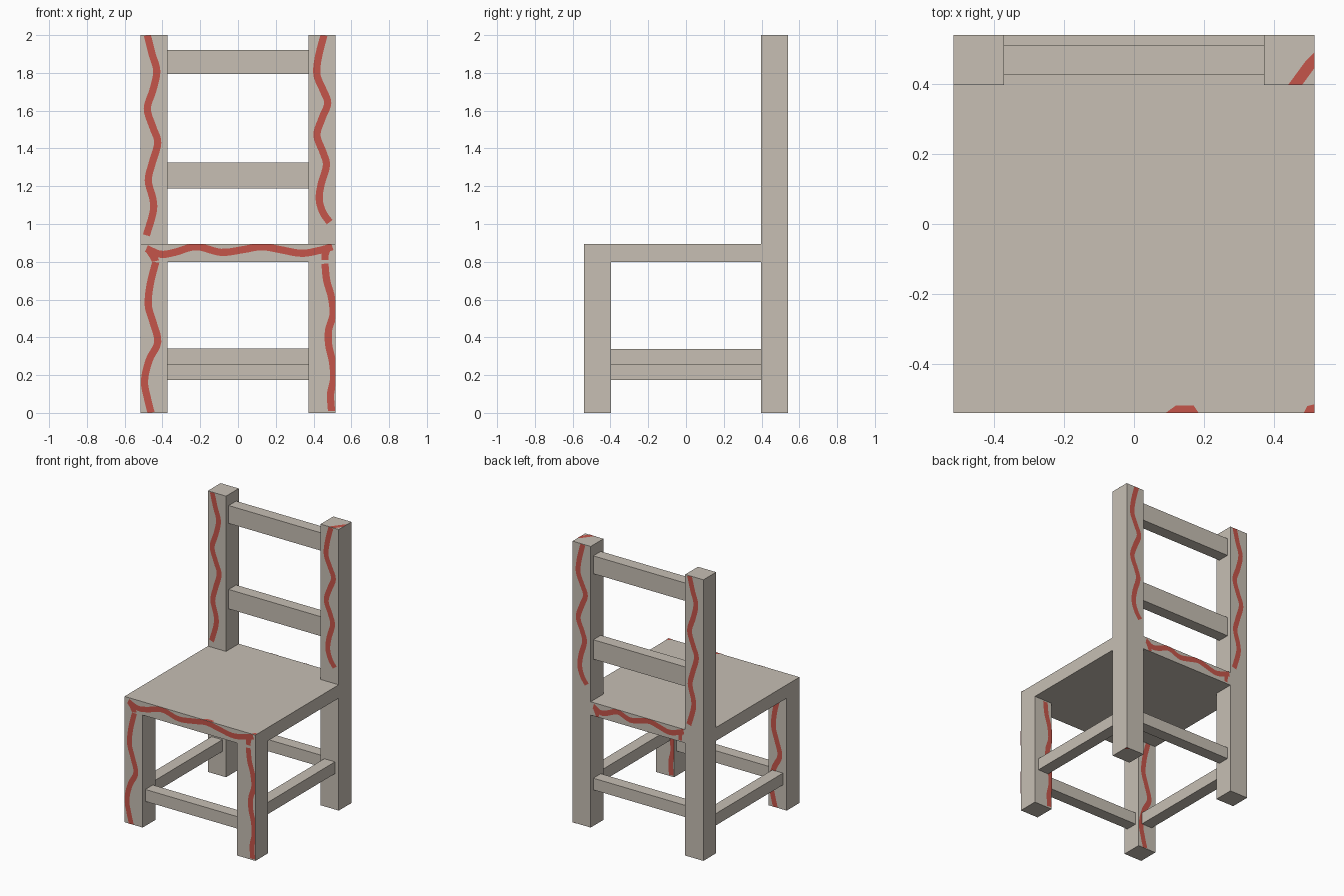
import bpy
import bmesh
from mathutils import Vector

cube = bpy.data.objects.get("Cube")
if cube:
    bpy.data.objects.remove(cube, do_unlink=True)


def material(name, rgb):
    mat = bpy.data.materials.new(name)
    mat.use_nodes = True
    mat.diffuse_color = (*rgb, 1)
    mat.node_tree.nodes["Principled BSDF"].inputs["Base Color"].default_value = (*rgb, 1)
    return mat


WOOD = material("warm_grey_wood", (0.57, 0.52, 0.455))
RED = material("red_paint", (0.56, 0.09, 0.067))

W, D, H = 0.515, 0.54, 2.0          # half width, half depth, full height
IN_X, IN_Y = 0.372, 0.397           # inner faces of the legs
CX, CY = (W + IN_X) / 2, (D + IN_Y) / 2
SEAT_LOW, SEAT_TOP = 0.8, 0.895
LIFT = 0.002                        # paint stands just proud of the wood


def finish(name, bm, mat):
    mesh = bpy.data.meshes.new(name)
    bm.to_mesh(mesh)
    bm.free()
    mesh.materials.append(mat)
    obj = bpy.data.objects.new(name, mesh)
    bpy.context.collection.objects.link(obj)
    return obj


def box(name, xs, ys, zs):
    bm = bmesh.new()
    bmesh.ops.create_cube(bm, size=1)
    for v in bm.verts:
        v.co = [(a + b) / 2 + c * (b - a) for c, (a, b) in zip(v.co, (xs, ys, zs))]
    finish(name, bm, WOOD)


# Legs, back posts and side rails
for side, s in (("right", -1), ("left", 1)):
    xs = sorted((s * IN_X, s * W))
    box(side + "_front_leg", xs, (-D, -IN_Y), (0, SEAT_LOW))
    box(side + "_back_post", xs, (IN_Y, D), (0, H))
    low = 0.255 if s > 0 else 0.175
    box(side + "_rail", (s * CX - 0.042, s * CX + 0.042), (-IN_Y, IN_Y), (low, low + 0.084))

# Crosswise rails and back slats
for name, y, low, high in (("front_rail", -CY, 0.175, 0.26), ("back_rail", CY, 0.257, 0.34),
                           ("lower_back_slat", CY, 1.187, 1.325),
                           ("upper_back_slat", CY, 1.795, 1.922)):
    box(name, (-IN_X, IN_X), (y - 0.042, y + 0.042), (low, high))

# Seat slab notched around the back posts
bm = bmesh.new()
half = [(W, -D), (W, IN_Y), (IN_X, IN_Y), (IN_X, D)]
outline = half + [(-x, y) for x, y in reversed(half)]
face = bm.faces.new([bm.verts.new((x, y, SEAT_LOW)) for x, y in outline])
top = bmesh.ops.extrude_face_region(bm, geom=[face])
for v in top["geom"]:
    if isinstance(v, bmesh.types.BMVert):
        v.co.z = SEAT_TOP
bmesh.ops.recalc_face_normals(bm, faces=bm.faces)
finish("seat", bm, WOOD)


def smooth_path(points, steps=5):
    p = [Vector(q) for q in points]
    p = [2 * p[0] - p[1]] + p + [2 * p[-1] - p[-2]]
    out = []
    for a, b, c, d in zip(p, p[1:], p[2:], p[3:]):
        for i in range(steps):
            t = i / steps
            out.append(0.5 * (2 * b + (c - a) * t + (2 * a - 5 * b + 4 * c - d) * t * t
                              + (3 * b - a - 3 * c + d) * t ** 3))
    return out + [p[-2]]


def ribbon(name, points, y, facing, place, low, high):
    """Painted stroke on a plane facing -y or +y."""
    path = smooth_path(points)
    bm = bmesh.new()
    rows = []
    for i, p in enumerate(path):
        t = (path[min(i + 1, len(path) - 1)] - path[max(i - 1, 0)]).normalized()
        n = Vector((-t.y, t.x)) * 0.019
        row = []
        for q in (p + n, p - n):
            x = max(-W, min(W, q.x))
            row.append(bm.verts.new((place(x), y + facing * LIFT, max(low, min(high, q.y)))))
        rows.append(row)
    for (a, b), (c, d) in zip(rows, rows[1:]):
        f = bm.faces.new((a, b, d, c))
        f.normal_update()
        if f.normal.y * facing < 0:
            f.normal_flip()
    finish(name, bm, RED)


post_waves = {
    -1: [(-.48, 2), (-.455, 1.9), (-.43, 1.81), (-.45, 1.71), (-.48, 1.61), (-.45, 1.51),
         (-.425, 1.43), (-.455, 1.32), (-.475, 1.23), (-.45, 1.13), (-.45, 1.06), (-.485, .94)],
    1: [(.455, 2), (.425, 1.88), (.418, 1.79), (.45, 1.71), (.475, 1.64), (.445, 1.56),
        (.418, 1.47), (.45, 1.38), (.468, 1.31), (.44, 1.21), (.43, 1.13), (.45, 1.06), (.485, 1.01)],
}
leg_waves = {
    -1: [(-.435, .8), (-.465, .68), (-.475, .57), (-.45, .48), (-.425, .375), (-.47, .28),
         (-.495, .17), (-.48, .08), (-.46, 0)],
    1: [(.46, .79), (.47, .7), (.495, .61), (.503, .52), (.48, .44), (.48, .36), (.5, .27),
        (.506, .18), (.49, .1), (.495, .01)],
}
seat_strokes = [
    [(-.485, .87), (-.41, .84), (-.335, .85), (-.22, .88), (-.09, .85), (.03, .865),
     (.125, .88), (.22, .865), (.335, .845), (.43, .86), (.5, .88)],
    [(-.47, .86), (-.45, .83), (-.435, .8)],
    [(.475, .88), (.462, .84), (.46, .81)],
]

# Wavy strokes on the front and back faces of posts and front legs
for side, s in (("right", -1), ("left", 1)):
    for part, waves, front, back, low, high in (("post", post_waves, IN_Y, D, SEAT_TOP, H),
                                                ("leg", leg_waves, -D, -IN_Y, 0, SEAT_LOW)):
        ribbon(f"{side}_{part}_front_stroke", waves[s], front, -1, lambda x: x, low, high)
        ribbon(f"{side}_{part}_back_stroke", waves[s], back, 1,
               lambda x: 2 * s * CX - x, low, high)

# Strokes on the seat edges, narrower between the posts
for stroke in seat_strokes:
    ribbon("seat_front_stroke", stroke, -D, -1, lambda x: x, SEAT_LOW, SEAT_TOP)
    ribbon("seat_back_stroke", stroke, D, 1, lambda x: -x * IN_X / W, SEAT_LOW, SEAT_TOP)

# Small paint marks on the horizontal faces
for name, z, outline in (
        ("post_top_mark", H + 0.001, [(.44, IN_Y), (.48, IN_Y), (W, .445), (W, .49), (.49, .465)]),
        ("seat_mark", SEAT_TOP + LIFT, [(.09, -D), (.185, -D), (.17, -.518), (.12, -.518)]),
        ("seat_corner_mark", SEAT_TOP + LIFT, [(.485, -D), (W, -D), (W, -.515), (.495, -.52)]),
        ("post_foot_mark", -0.001, [(W, D), (W, .51), (.48, D)])):
    bm = bmesh.new()
    bm.faces.new([bm.verts.new((x, y, z)) for x, y in outline])
    finish(name, bm, RED)
